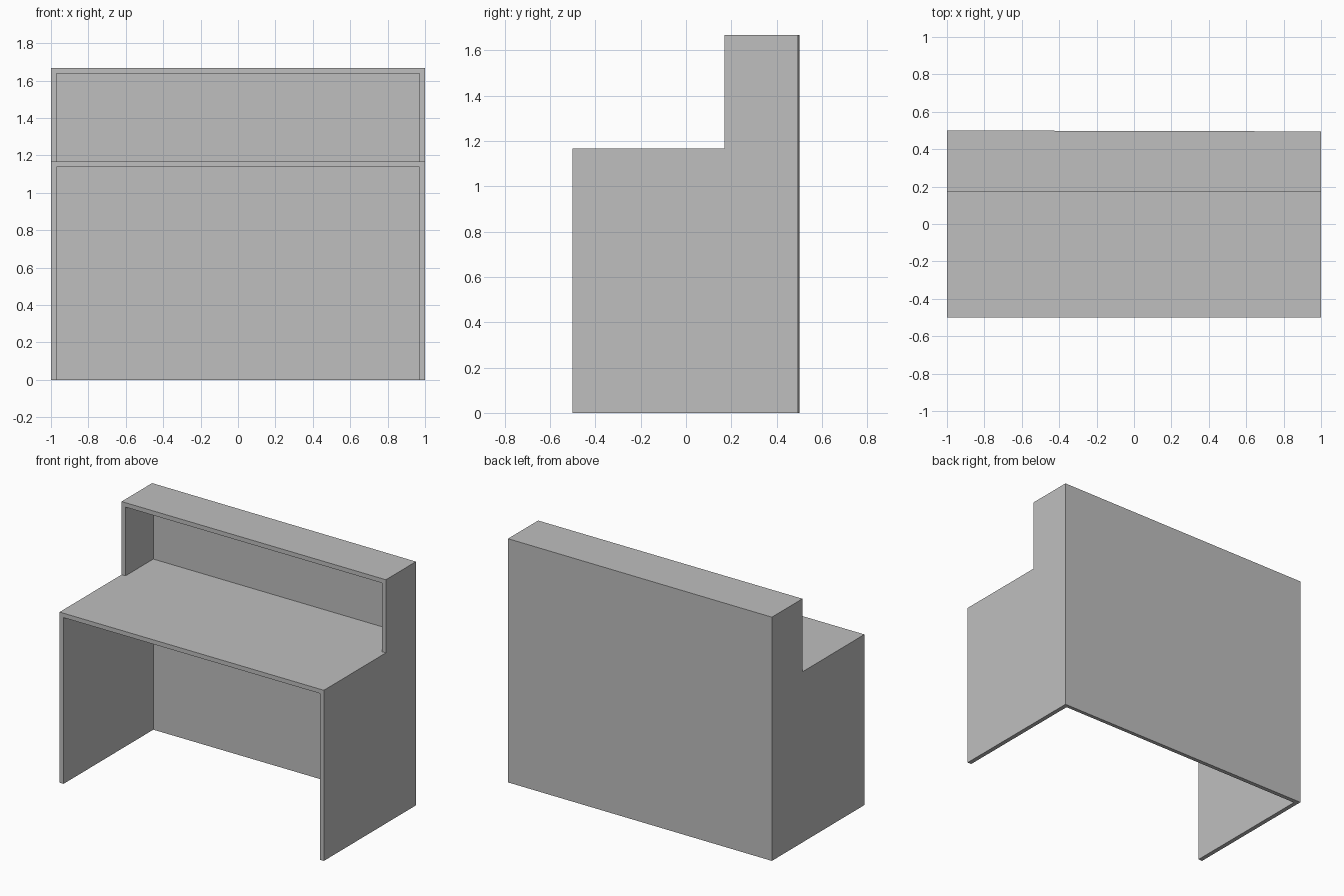
import bpy
import bmesh

cube = bpy.data.objects.get("Cube")
if cube:
    bpy.data.objects.remove(cube, do_unlink=True)

WALL = 0.03        # board thickness
FRONT, BACK = -0.5, 0.5
SHELF_FRONT = 0.17
DESK_Z, TOP_Z = 1.167, 1.667
BACK_SKEW = 0.005  # the back board tapers slightly towards the +x end

grey = bpy.data.materials.new("light_grey")
grey.use_nodes = True
colour = (0.52, 0.52, 0.52, 1)
grey.diffuse_color = colour
grey.node_tree.nodes["Principled BSDF"].inputs["Base Color"].default_value = colour


def extrude_profile(name, profile, offset):
    """Fill a closed profile and extrude it along offset."""
    bm = bmesh.new()
    face = bm.faces.new([bm.verts.new(p) for p in profile])
    new = bmesh.ops.extrude_face_region(bm, geom=[face])["geom"]
    verts = [v for v in new if isinstance(v, bmesh.types.BMVert)]
    bmesh.ops.translate(bm, verts=verts, vec=offset)
    bmesh.ops.recalc_face_normals(bm, faces=bm.faces)
    mesh = bpy.data.meshes.new(name)
    bm.to_mesh(mesh)
    bm.free()
    mesh.materials.append(grey)
    obj = bpy.data.objects.new(name, mesh)
    bpy.context.collection.objects.link(obj)
    return obj


def arch(name, y, z0, z1):
    """Two side boards and a top board, running from y to the back board."""
    half = [(1, z0), (1, z1), (-1, z1), (-1, z0)]
    inner = 1 - WALL
    hollow = [(-inner, z0), (-inner, z1 - WALL), (inner, z1 - WALL), (inner, z0)]
    profile = [(x, y, z) for x, z in half + hollow]
    return extrude_profile(name, profile, (0, BACK - WALL - y, 0))


# Desk with its side panels
arch("desk_and_side_panels", FRONT, 0, DESK_Z)

# Raised counter standing on the rear of the desk
arch("raised_counter", SHELF_FRONT, DESK_Z, TOP_Z)

# Full height back board
inside = BACK - WALL
plan = [(-1, inside, 0), (1, inside, 0), (1, BACK - BACK_SKEW, 0), (-1, BACK, 0)]
extrude_profile("back_panel", plan, (0, 0, TOP_Z))
